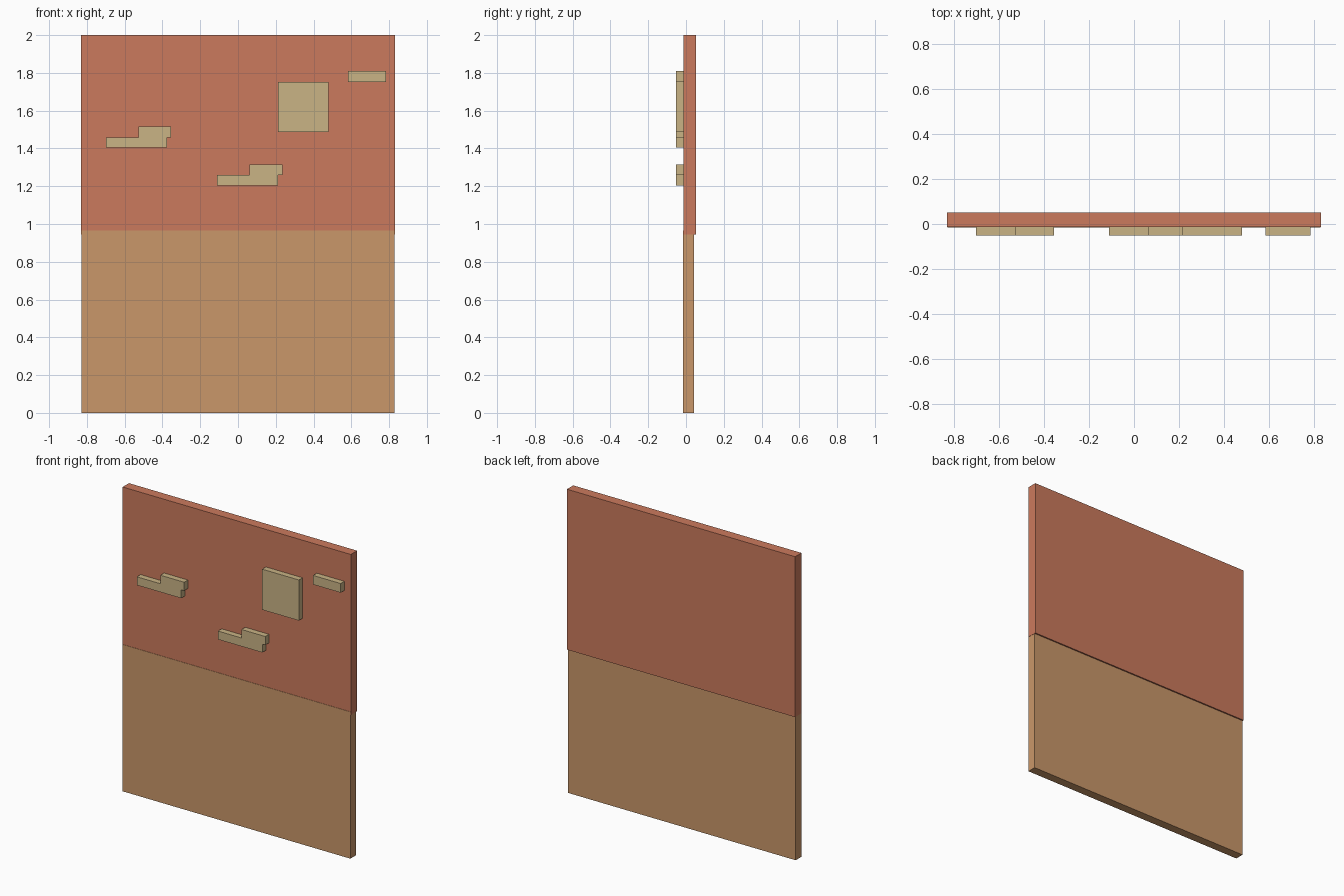
import bpy
import bmesh

cube = bpy.data.objects.get("Cube")
if cube:
    bpy.data.objects.remove(cube, do_unlink=True)


def material(name, rgb):
    mat = bpy.data.materials.new(name)
    mat.use_nodes = True
    mat.diffuse_color = (*rgb, 1)
    mat.node_tree.nodes["Principled BSDF"].inputs["Base Color"].default_value = (*rgb, 1)
    return mat


def slab(name, outline, front, back, mat):
    """Extrude an (x, z) outline from the front plane to the back plane."""
    bm = bmesh.new()
    face = bm.faces.new([bm.verts.new((x, front, z)) for x, z in outline])
    new = bmesh.ops.extrude_face_region(bm, geom=[face])["geom"]
    verts = [v for v in new if isinstance(v, bmesh.types.BMVert)]
    bmesh.ops.translate(bm, vec=(0, back - front, 0), verts=verts)
    bmesh.ops.recalc_face_normals(bm, faces=bm.faces)
    mesh = bpy.data.meshes.new(name)
    bm.to_mesh(mesh)
    bm.free()
    mesh.materials.append(mat)
    obj = bpy.data.objects.new(name, mesh)
    bpy.context.collection.objects.link(obj)
    return obj


def rect(x0, x1, z0, z1):
    return [(x0, z0), (x1, z0), (x1, z1), (x0, z1)]


def stepped(x, z):
    """Two offset courses of brick joined into one outline."""
    return [(x, z), (x + 0.323, z), (x + 0.323, z + 0.055), (x + 0.345, z + 0.055),
            (x + 0.345, z + 0.111), (x + 0.172, z + 0.111), (x + 0.172, z + 0.055), (x, z + 0.055)]


terracotta = material("terracotta", (0.60, 0.195, 0.110))
tan = material("tan", (0.59, 0.310, 0.142))
sand = material("sand", (0.585, 0.451, 0.235))

# Wall: upper panel, and the lower panel lapping just in front of it
slab("upper_wall", rect(-0.83, 0.83, 0.945, 2.0), -0.0135, 0.052, terracotta)
slab("lower_wall", rect(-0.828, 0.828, 0, 0.965), -0.0155, 0.043, tan)

# Raised bricks on the front of the upper wall
bricks = {
    "stepped_brick_right": stepped(-0.70, 1.404),
    "stepped_brick_middle": stepped(-0.11, 1.205),
    "square_brick": rect(0.212, 0.479, 1.486, 1.753),
    "small_brick": rect(0.583, 0.783, 1.751, 1.811),
}
for name, outline in bricks.items():
    slab(name, outline, -0.052, -0.0135, sand)
